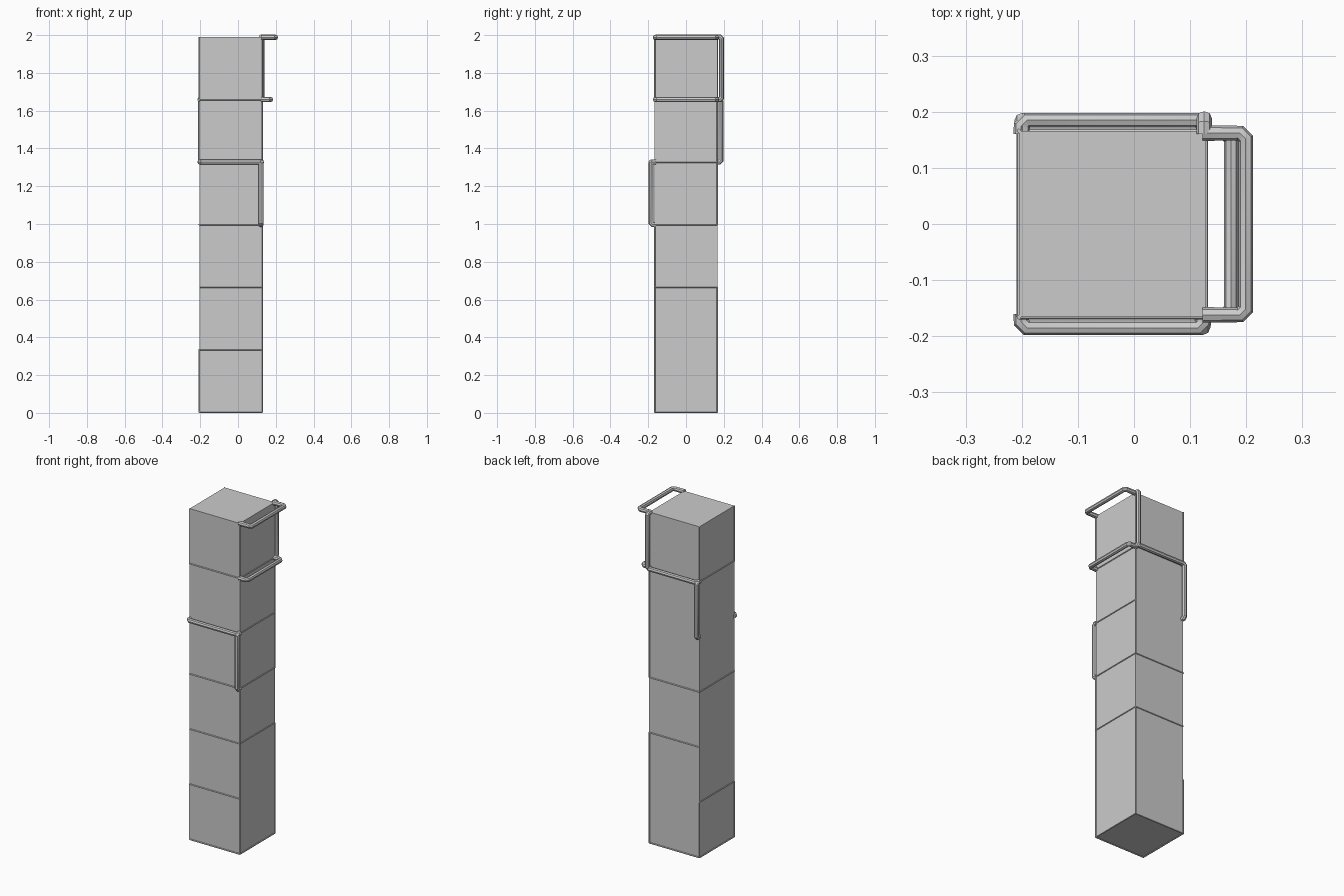
import bpy
from mathutils import Vector

if "Cube" in bpy.data.objects:
    bpy.data.objects.remove(bpy.data.objects["Cube"])

X0, X1, Y0, Y1 = -0.205, 0.128, -0.166, 0.166
BASE, STEP = 0.004, 0.331
corners = {"fl": (X0, Y0), "fr": (X1, Y0), "br": (X1, Y1), "bl": (X0, Y1)}


def node(corner, level):
    return Vector((*corners[corner], BASE + STEP * level))


def tube(name, pts, radius):
    cu = bpy.data.curves.new(name, 'CURVE')
    cu.dimensions = '3D'
    cu.bevel_depth = radius
    cu.bevel_resolution = 2
    cu.use_fill_caps = True
    sp = cu.splines.new('POLY')
    sp.points.add(len(pts) - 1)
    for p, co in zip(sp.points, pts):
        p.co = (*co, 1)
    ob = bpy.data.objects.new(name, cu)
    bpy.context.collection.objects.link(ob)
    # convert to a mesh with smooth sides and sharp caps
    bpy.ops.object.select_all(action='DESELECT')
    ob.select_set(True)
    bpy.context.view_layer.objects.active = ob
    bpy.ops.object.convert(target='MESH')
    bpy.ops.object.shade_smooth_by_angle()


def staple(name, a, b, out, inset=0.004):
    """Handle standing off the edge a-b, with chamfered corners."""
    a, b, out = Vector(a), Vector(b), Vector(out)
    d = (b - a).normalized()
    a, b = a + d * inset, b - d * inset
    c, n = 0.010, out.normalized()
    tube(name, [a - n * 0.006, a + out - n * c, a + out + d * c,
                b + out - d * c, b + out - n * c, b - n * 0.006], 0.014)


# Stacked block
bpy.ops.mesh.primitive_cube_add(size=1, location=((X0 + X1) / 2, 0, BASE + 3 * STEP))
block = bpy.context.object
block.name = "tower_block"
block.scale = (X1 - X0, Y1 - Y0, 6 * STEP)

# Thin horizontal seam rods on each side, by level
sides = {
    "front": ("fl", "fr", (0, 1, 2, 3, 4, 5)),
    "right": ("fr", "br", (0, 2, 3, 4, 5)),
    "back": ("br", "bl", (0, 2, 3, 5)),
    "left": ("bl", "fl", (0, 1, 3, 5)),
}
for side, (a, b, levels) in sides.items():
    for lv in levels:
        tube(f"{side}_seam_{lv}", [node(a, lv), node(b, lv)], 0.004)

# Thin vertical corner rods
for c, lo, hi in (("fl", 0, 1), ("fr", 0, 3), ("br", 0, 2), ("br", 3, 5),
                  ("fl", 5, 6), ("fr", 5, 6), ("bl", 5, 6), ("bl", 0, 1)):
    tube(f"{c}_corner_rod_{lo}", [node(c, lo), node(c, hi)], 0.004)

# Thick handles standing off chosen edges
x, y = Vector((1, 0, 0)), Vector((0, 1, 0))
up = Vector((0, 0, 0.002))
staple("top_right_handle", node("fr", 6) - up, node("br", 6) - up, x * 0.071)
staple("lower_right_handle", node("fr", 5), node("br", 5), x * 0.045)
inner = Vector((-0.003, 0, 0))
staple("back_upright_top", node("br", 5) + inner, node("br", 6) + inner, y * 0.022, 0.0)
staple("back_bar", node("br", 5), node("bl", 5), y * 0.019)
edge = Vector((0.006, 0, 0))
staple("back_upright_low", node("bl", 4) + edge, node("bl", 5) + edge, y * 0.019, 0.0)
staple("front_bar", node("fl", 4), node("fr", 4), y * -0.019)
staple("front_upright", node("fr", 3) - edge, node("fr", 4) - edge, y * -0.019, 0.0)
